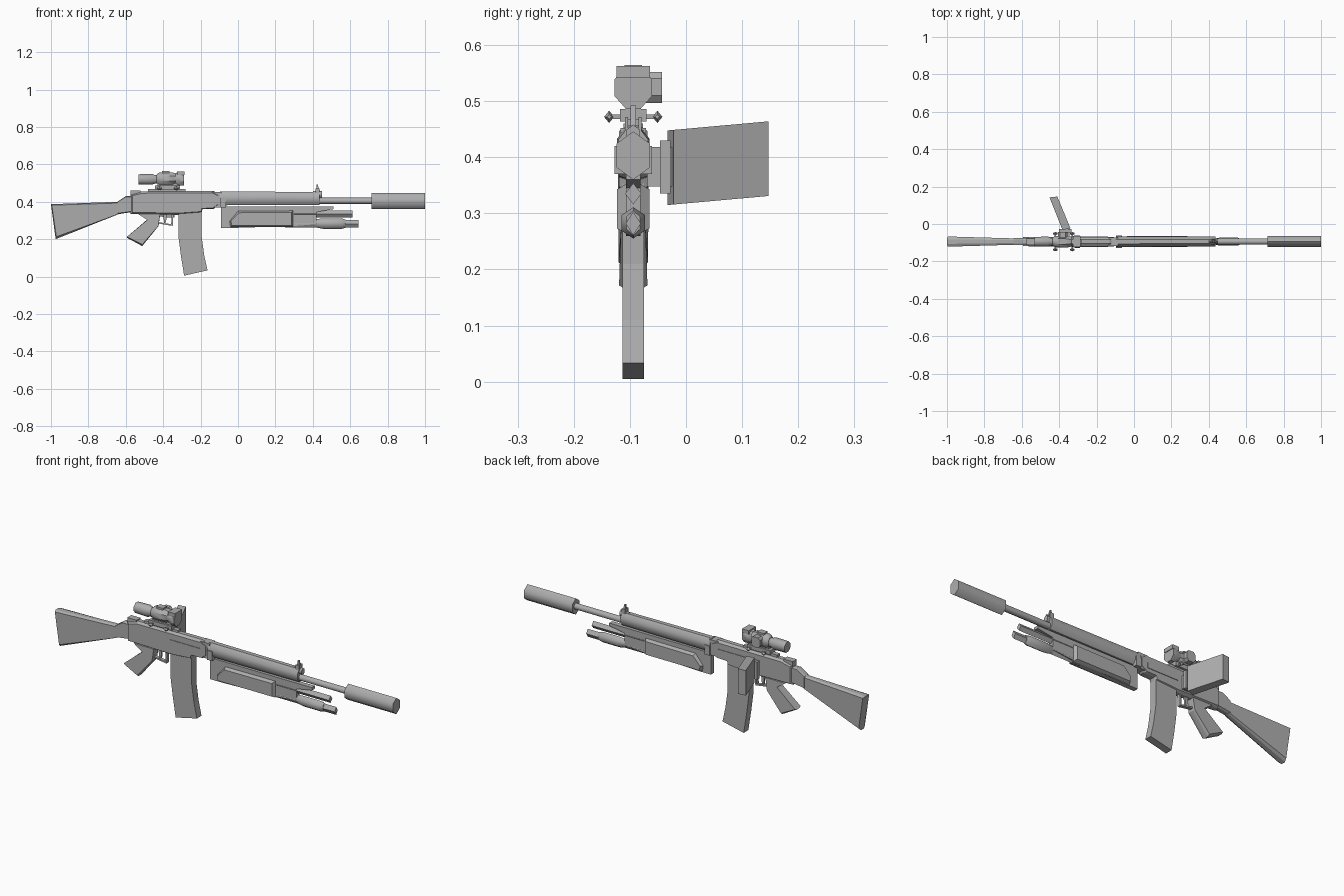
import bpy, bmesh, math
from mathutils import Vector

CY = -0.094  # centre plane of the rifle
metal = bpy.data.materials.new("gunmetal grey")
metal.diffuse_color = (0.42, 0.42, 0.42, 1)


def finish(name, bm, smooth=0):
    bmesh.ops.recalc_face_normals(bm, faces=bm.faces)
    me = bpy.data.meshes.new(name)
    bm.to_mesh(me)
    bm.free()
    ob = bpy.data.objects.new(name, me)
    me.materials.append(metal)
    bpy.context.collection.objects.link(ob)
    if smooth:
        bpy.ops.object.select_all(action='DESELECT')
        ob.select_set(True)
        bpy.context.view_layer.objects.active = ob
        bpy.ops.object.shade_smooth_by_angle(angle=math.radians(smooth))
    return ob


def prism(name, pts, w, cy=CY, inset=1.0):
    """Side outline (x, z) extruded across y; w is a half width or a function of x, z.
    inset < 1 adds a narrower outer face, giving bevelled sides."""
    wf = w if callable(w) else (lambda x, z: w)
    cx = sum(p[0] for p in pts) / len(pts)
    cz = sum(p[1] for p in pts) / len(pts)
    layers = [(-1, 1), (1, 1)]
    if inset < 1:
        layers = [(-1, inset), (-0.45, 1), (0.45, 1), (1, inset)]
    bm = bmesh.new()
    rings = [[bm.verts.new((cx + (x - cx) * (1 - (1 - s) * 0.25), cy + k * wf(x, z), cz + (z - cz) * s))
              for x, z in pts] for k, s in layers]
    skin(bm, rings)
    return finish(name, bm)


def skin(bm, rings):
    n = len(rings[0])
    for a, b in zip(rings, rings[1:]):
        for i in range(n):
            j = (i + 1) % n
            bm.faces.new((a[i], a[j], b[j], b[i]))
    bm.faces.new(rings[0])
    bm.faces.new(rings[-1])


def tube(name, stations, n=6, turn=90, smooth=65, cy=CY):
    """Loft along x through stations (x, z centre, y radius, z radius)."""
    bm = bmesh.new()
    ang = [math.radians(turn) + math.tau * i / n for i in range(n)]
    rings = [[bm.verts.new((x, cy + ry * math.cos(a), z + rz * math.sin(a))) for a in ang]
             for x, z, ry, rz in stations]
    skin(bm, rings)
    return finish(name, bm, smooth)


def box(name, x0, x1, y0, y1, z0, z1):
    return prism(name, [(x0, z0), (x1, z0), (x1, z1), (x0, z1)], (y1 - y0) / 2, (y0 + y1) / 2)


# Shoulder stock, widening toward the butt, and its collar
prism("stock", [(-1, .387), (-.635, .40), (-.635, .335), (-.975, .2)],
      lambda x, z: .016 + .028 * max(0, (-.6 - x)) ** 1.0, inset=.9)
prism("stock_collar", [(-.645, .40), (-.60, .43), (-.565, .43), (-.565, .345), (-.645, .333)], .019, inset=.9)

# Receiver, rear sight and front trunnion
prism("receiver", [(-.575, .44), (-.52, .455), (-.13, .457), (-.10, .44), (-.10, .385), (-.13, .362),
                   (-.19, .36), (-.195, .34), (-.32, .33), (-.575, .335)], .025, inset=.85)
box("rear_sight", -.575, -.52, CY - .017, CY + .017, .43, .46)
box("receiver_front", -.14, -.085, CY - .023, CY + .023, .37, .452)
box("ejection_cover", -.32, -.14, CY - .028, CY + .028, .385, .415)

# Pistol grip, trigger and guard
prism("pistol_grip", [(-.535, .34), (-.485, .305), (-.595, .208), (-.512, .163), (-.425, .27), (-.415, .34)],
      lambda x, z: .02 + .03 * max(0, .34 - z), inset=.92)
prism("trigger", [(-.40, .335), (-.38, .335), (-.385, .29), (-.395, .285)], .005)
prism("guard_bottom", [(-.425, .283), (-.35, .271), (-.35, .279), (-.425, .291)], .009)
prism("guard_front", [(-.358, .272), (-.349, .272), (-.345, .335), (-.354, .335)], .009)

# Curved magazine
prism("magazine", [(-.318, .36), (-.318, .21), (-.305, .11), (-.288, .005), (-.163, .033),
                   (-.18, .11), (-.194, .21), (-.194, .36)], .0195)

# Handguard, barrel, front sight and suppressor
tube("handguard", [(-.095, .418, .031, .04), (.435, .418, .028, .037)], 8, 22.5, 50)
box("handguard_clamp", -.095, -.065, CY - .033, CY + .033, .37, .42)
tube("barrel", [(.42, .405, .018, .018), (.73, .405, .018, .018)], 6)
tube("gas_block", [(.40, .44, .014, .018), (.45, .44, .014, .018)], 6)
prism("front_sight", [(.41, .45), (.445, .45), (.432, .467), (.427, .492), (.42, .492), (.418, .467)], .005)
for s in (-1, 1):
    box("sight_ear", .415, .437, CY + s * .012 - .003, CY + s * .012 + .003, .445, .472)
tube("suppressor", [(.715, .403, .034, .043), (1, .403, .034, .043)], 6)

# Underslung pump gun
prism("under_mount", [(-.09, .375), (.51, .375), (.51, .36), (.42, .345), (.42, .28), (.30, .27), (-.03, .26),
                      (-.09, .26)], .013)
tube("under_barrel", [(.30, .335, .0145, .019), (.612, .335, .0145, .019)], 4)
tube("under_tube", [(.25, .282, .0135, .021), (.645, .282, .0135, .021)], 4)
tube("tube_collar", [(.415, .285, .014, .022), (.455, .283, .024, .028), (.555, .283, .024, .028),
                     (.575, .283, .014, .022)], 6)
prism("pump_grip", [(-.04, .265), (-.045, .295), (0, .35), (.295, .352), (.295, .265)], .029, inset=.8)

# Scope: rail, mount, body, eyepiece, turrets and screws
box("scope_rail", -.48, -.28, CY - .012, CY + .012, .452, .468)
box("scope_foot", -.445, -.31, CY - .024, CY + .024, .464, .486)
box("scope_neck", -.43, -.31, CY - .014, CY + .014, .48, .51)
tube("eyepiece", [(-.532, .52, .027, .029), (-.46, .52, .029, .031), (-.445, .52, .022, .025),
                  (-.42, .52, .022, .025)], 8, 22.5, 50)
tube("scope_body", [(-.435, .522, .024, .026), (-.42, .524, .033, .036), (-.35, .524, .033, .036),
                    (-.335, .524, .028, .030), (-.315, .524, .036, .040), (-.288, .524, .036, .040)], 8, 22.5, 40)
box("scope_hood", -.325, -.285, CY - .03, CY + .03, .542, .563)
box("top_turret", -.405, -.365, CY - .016, CY + .016, .55, .564)
prism("side_turret", [(-.405, .51), (-.395, .497), (-.365, .497), (-.355, .51), (-.355, .54), (-.365, .552),
                      (-.395, .552), (-.405, .54)], .014, -.057)
for x in (-.42, -.33):
    for s in (-1, 1):
        tube("mount_screw", [(x - .012, .472, .004, .004), (x, .472, .009, .011), (x + .012, .472, .004, .004)],
             4, 90, 0, CY + s * .043)
        box("screw_shaft", x - .004, x + .004, CY + s * .03 - .013, CY + s * .03 + .013, .468, .476)

# Slanted side panel and its bracket
bm = bmesh.new()
plan = [(-.452, .142), (-.41, .147), (-.34, -.022), (-.382, -.033)]
rings = [[bm.verts.new((x, y, z + (y + .03) * .09)) for x, y in plan] for z in (.315, .448)]
skin(bm, rings)
finish("side_panel", bm)
box("panel_bracket", -.385, -.345, CY + .02, -.025, .348, .418)
box("panel_hinge", -.40, -.335, -.046, -.028, .335, .43)
